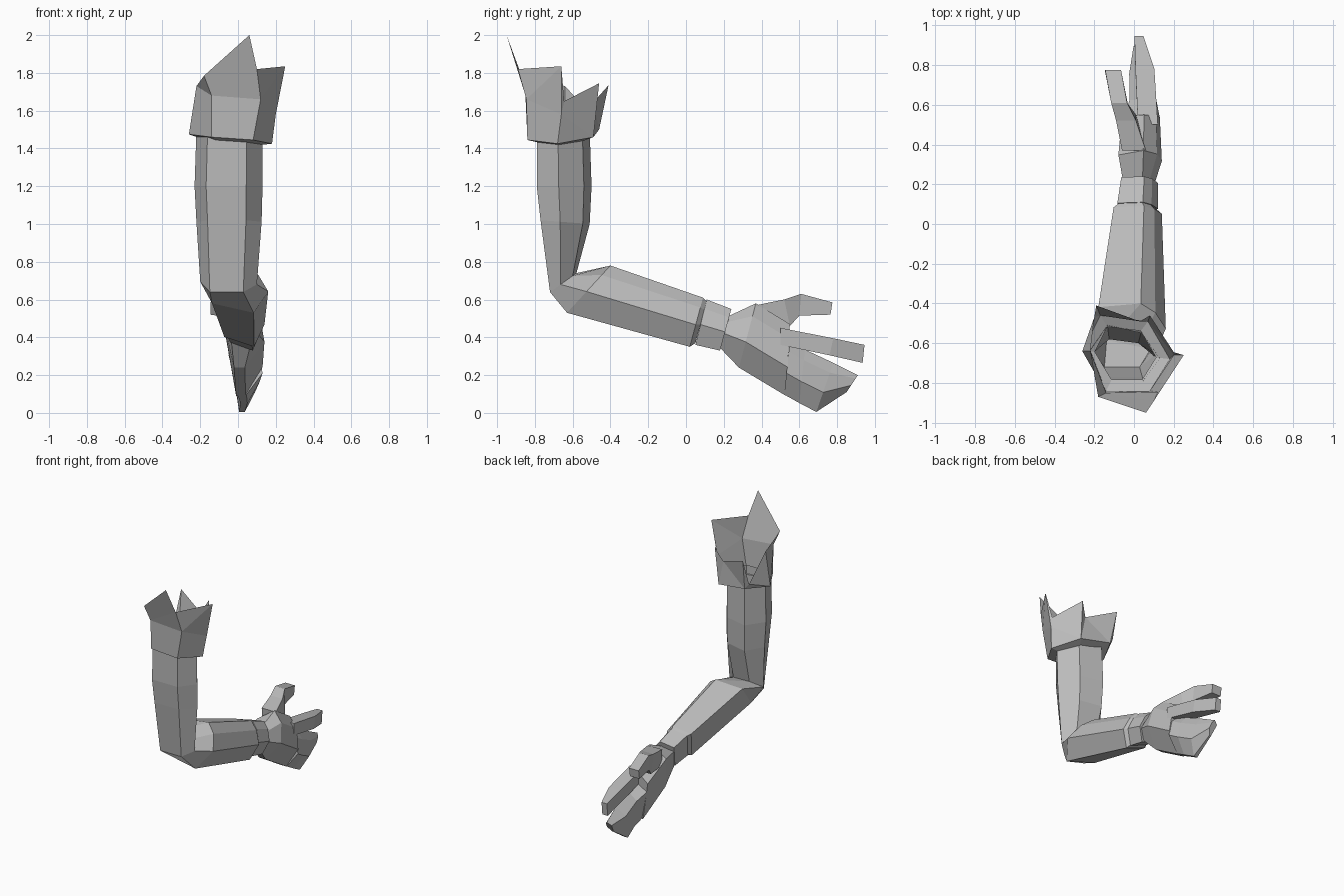
import bpy, bmesh
from mathutils import Vector

old = bpy.data.objects.get("Cube")
if old:
    bpy.data.objects.remove(old, do_unlink=True)

grey = bpy.data.materials.new("plain_grey")
grey.use_nodes = True
colour = (0.5, 0.5, 0.5, 1)
grey.diffuse_color = colour
grey.node_tree.nodes["Principled BSDF"].inputs["Base Color"].default_value = colour


def make_object(name, bm):
    """Weld, orient and link a flat-shaded mesh."""
    bmesh.ops.remove_doubles(bm, verts=bm.verts, dist=0.0005)
    bmesh.ops.recalc_face_normals(bm, faces=bm.faces)
    mesh = bpy.data.meshes.new(name)
    bm.to_mesh(mesh)
    bm.free()
    mesh.materials.append(grey)
    obj = bpy.data.objects.new(name, mesh)
    bpy.context.scene.collection.objects.link(obj)
    return obj


def loft(name, rings, cap_start=True):
    """Skin a list of rings that share one point count."""
    bm = bmesh.new()
    loops = [[bm.verts.new(p) for p in ring] for ring in rings]
    for a, b in zip(loops, loops[1:]):
        for i in range(len(a)):
            j = (i + 1) % len(a)
            bm.faces.new((a[i], a[j], b[j], b[i]))
    if cap_start:
        bm.faces.new(loops[0])
    bm.faces.new(loops[-1])
    return make_object(name, bm)


def limb_ring(section, x0, x1, outer, inner):
    """Place a section between two x limits and an outer and inner (y, z) point."""
    outer, inner = Vector(outer), Vector(inner)
    ring = []
    for u, v in section:
        p = outer.lerp(inner, v)
        ring.append((x0 + (x1 - x0) * u, p.x, p.y))
    return ring


def finger_ring(thick, low, high):
    """Four-sided section between a low and a high (x, y, z) point."""
    half = Vector((thick / 2, 0, 0))
    low, high = Vector(low), Vector(high)
    return [low - half, low + half, high + half, high - half]


# Six-sided sections as (across, outer-to-inner) fractions
upper = [(.17, 0), (.76, 0), (1, .4), (.74, .86), (.25, 1), (0, .55)]
fore = [(.15, .2), (.78, 0), (1, .45), (.85, .8), (.64, 1), (.03, .92)]
palm = [(.3, 0), (.55, 0), (1, .4), (.9, .8), (.6, 1), (.05, .75)]

# Upper arm, bent elbow, forearm
loft("arm", [
    limb_ring(upper, -.22, .13, (-.79, 1.5), (-.51, 1.5)),
    limb_ring(upper, -.23, .13, (-.79, 1.2), (-.5, 1.2)),
    limb_ring(upper, -.22, .125, (-.77, 1.02), (-.51, 1)),
    limb_ring(upper, -.2, .1, (-.72, .64), (-.58, .74)),
    limb_ring(fore, -.19, .16, (-.63, .53), (-.4, .78)),
    limb_ring(fore, -.11, .14, (.02, .35), (.09, .61)),
    limb_ring(fore, -.08, .11, (.05, .37), (.11, .59)),
], cap_start=False)

# Wrist band
loft("wrist_band", [
    limb_ring(fore, -.09, .12, (.05, .36), (.11, .6)),
    limb_ring(fore, -.07, .12, (.18, .33), (.24, .55)),
])

# Hand
loft("palm", [
    limb_ring(fore, -.06, .1, (.17, .355), (.22, .51)),
    limb_ring(palm, -.09, .14, (.28, .24), (.37, .58)),
    limb_ring(palm, -.07, .13, (.53, .09), (.55, .47)),
])
loft("thumb", [
    finger_ring(.12, (0, .38, .45), (0, .37, .57)),
    finger_ring(.1, (-.04, .55, .46), (-.04, .52, .6)),
    finger_ring(.08, (-.07, .6, .515), (-.075, .61, .63)),
    finger_ring(.08, (-.105, .765, .52), (-.105, .775, .585)),
])
loft("index_finger", [
    finger_ring(.1, (.07, .5, .36), (.07, .5, .45)),
    finger_ring(.095, (.055, .76, .305), (.055, .78, .395)),
    finger_ring(.045, (.025, .935, .265), (.025, .945, .36)),
])
loft("joined_fingers", [
    limb_ring(palm, -.06, .13, (.52, .097), (.55, .38)),
    limb_ring(palm, -.03, .115, (.6, .052), (.63, .335)),
    limb_ring(palm, -.03, .09, (.69, .005), (.78, .265)),
    limb_ring(palm, -.005, .05, (.85, .11), (.91, .2)),
])

# Torn sleeve: hem corners run round from front left
hem = [Vector(p) for p in (
    (-.14, -.84, 1.46), (.08, -.84, 1.445), (.18, -.68, 1.425),
    (.07, -.49, 1.46), (-.17, -.46, 1.5), (-.26, -.64, 1.475))]
fold_left = (-.14, -.85, 1.68)
fold_right = (.12, -.845, 1.66)
fold_side = (.2, -.66, 1.58)
tip_front_left = (-.18, -.87, 1.785)
tip_front = (.06, -.95, 2)
dip_front = (.1, -.89, 1.82)
tip_side = (.25, -.66, 1.835)
dip_side = (.2, -.645, 1.65)
tip_back_right = (.08, -.46, 1.745)
dip_back = (.03, -.49, 1.645)
tip_back_left = (-.19, -.41, 1.735)
dip_left = (-.2, -.47, 1.54)
tip_left = (-.22, -.64, 1.73)

panels = [
    (hem[0], hem[1], fold_right, fold_left),
    (fold_left, fold_right, dip_front),
    (fold_left, dip_front, tip_front, tip_front_left),
    (hem[1], hem[2], fold_side, fold_right),
    (fold_right, fold_side, tip_side),
    (fold_right, tip_side, dip_front),
    (fold_side, dip_side, tip_side),
    (hem[2], hem[3], fold_side),
    (hem[3], tip_back_right, dip_side, fold_side),
    (hem[3], hem[4], dip_back),
    (hem[3], dip_back, tip_back_right),
    (hem[4], tip_back_left, dip_back),
    (hem[4], dip_left, tip_back_left),
    (hem[4], hem[5], dip_left),
    (hem[5], tip_left, dip_left),
    (hem[5], hem[0], fold_left, tip_left),
    (fold_left, tip_front_left, tip_left),
]
# Underside lip from the hem in and down to the arm
axis = Vector((-.05, -.65, 1.4))
lip = [p.lerp(axis, .3) for p in hem]
for i in range(len(hem)):
    j = (i + 1) % len(hem)
    panels.append((hem[i], hem[j], lip[j], lip[i]))

bm = bmesh.new()
for panel in panels:
    bm.faces.new([bm.verts.new(p) for p in panel])
make_object("torn_sleeve", bm)
